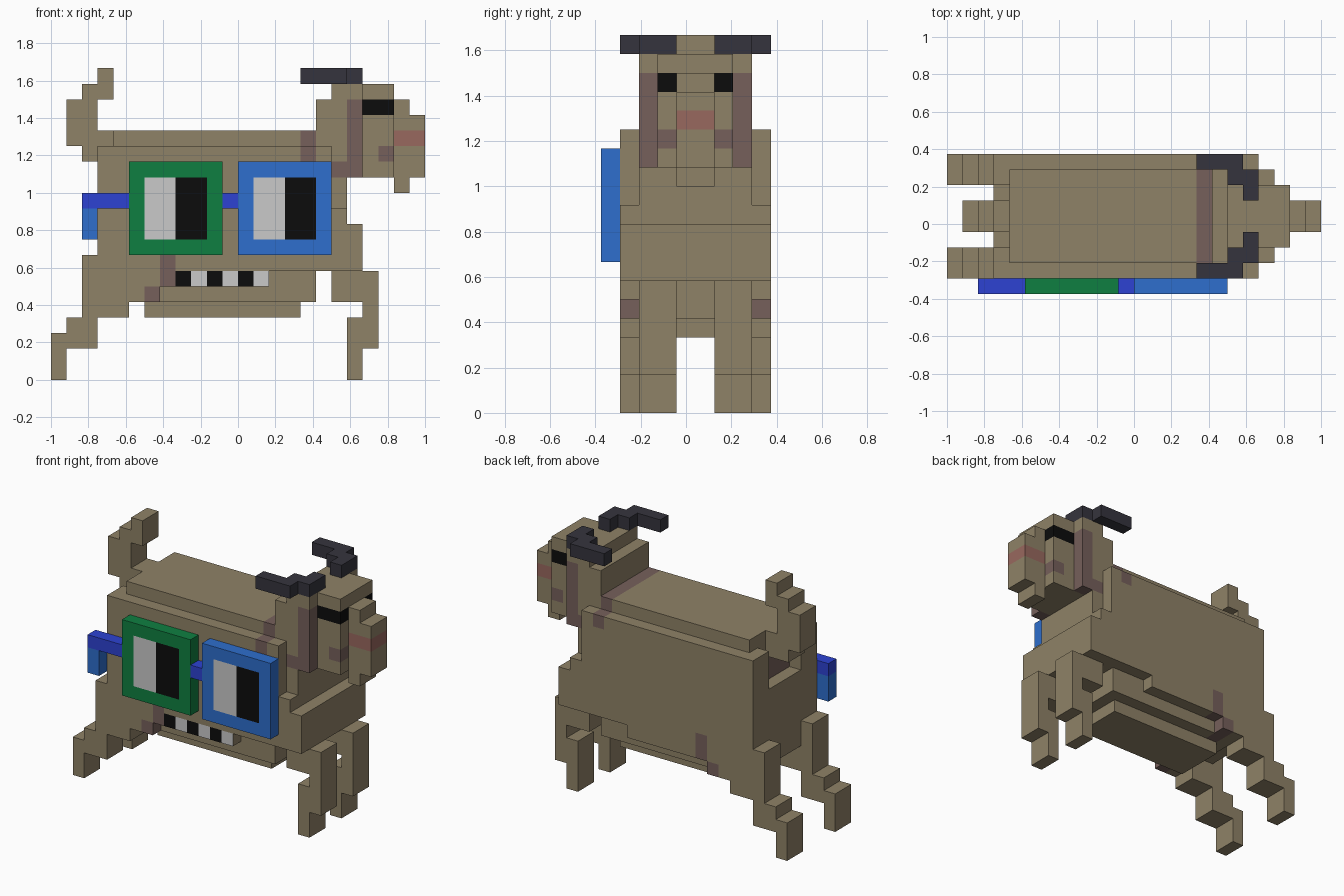
import bpy, bmesh, math
from mathutils import Vector

if "Cube" in bpy.data.objects:
    bpy.data.objects.remove(bpy.data.objects["Cube"])

U = 1 / 12                      # size of one cube
SHIFT = Vector((-1, -0.375, 0))

PALETTE = {
    "tan": (143, 130, 103), "mauve": (118, 96, 91), "rose": (152, 104, 94),
    "charcoal": (53, 52, 61), "black": (12, 12, 12), "pale_grey": (202, 202, 202),
    "green": (15, 127, 65), "blue": (46, 110, 205), "deep_blue": (45, 66, 210),
}
NAMES = list(PALETTE)


def linear(v):
    v /= 255
    return v / 12.92 if v <= 0.04045 else ((v + 0.055) / 1.055) ** 2.4


MATS = []
for name, rgb in PALETTE.items():
    m = bpy.data.materials.new(name)
    m.diffuse_color = (*[linear(c) for c in rgb], 1)
    m.use_nodes = True
    m.node_tree.nodes["Principled BSDF"].inputs["Base Color"].default_value = m.diffuse_color
    MATS.append(m)

cells = {}    # cube -> (part, colour)
painted = {}  # (cube, direction) -> colour


def span(xs, ys, zs, mirror):
    sides = [ys, (10 - ys[1], 10 - ys[0])] if mirror else [ys]
    for a, b in sides:
        for x in range(*xs):
            for y in range(a, b):
                for z in range(*zs):
                    yield x, y, z


def box(part, colour, xs, ys, zs, mirror=False):
    for c in span(xs, ys, zs, mirror):
        cells[c] = (part, colour)


def carve(xs, ys, zs):
    for c in span(xs, ys, zs, False):
        cells.pop(c, None)


def tint(colour, xs, ys, zs, mirror=False):
    for c in span(xs, ys, zs, mirror):
        if c in cells:
            cells[c] = (cells[c][0], colour)


def paint(colour, direction, xs, ys, zs):
    for c in span(xs, ys, zs, False):
        painted[(c, direction)] = colour


# Torso, stepped chest and belly
box("body", "tan", (3, 18), (1, 9), (7, 15))
box("body", "tan", (3, 14), (1, 9), (6, 7))
box("body", "tan", (4, 17), (2, 8), (15, 16))
box("body", "tan", (18, 19), (2, 8), (11, 14))
box("body", "tan", (18, 19), (1, 9), (7, 11))
box("body", "tan", (19, 20), (1, 9), (7, 10))
box("body", "tan", (5, 17), (2, 8), (5, 7))
box("body", "tan", (6, 16), (3, 7), (4, 5))
tint("mauve", (16, 17), (1, 9), (15, 16))
tint("mauve", (16, 17), (1, 2), (14, 15), True)
tint("mauve", (18, 19), (2, 8), (13, 14))

# Recess under the tail
carve((3, 4), (3, 7), (12, 15))
tint("mauve", (4, 5), (3, 7), (12, 14))

# Hind legs
box("hind_legs", "tan", (2, 7), (1, 3), (5, 8), True)
box("hind_legs", "tan", (2, 5), (1, 3), (4, 5), True)
box("hind_legs", "tan", (1, 3), (1, 3), (2, 4), True)
box("hind_legs", "tan", (0, 1), (1, 3), (0, 3), True)
tint("mauve", (6, 7), (1, 3), (5, 6), True)
tint("mauve", (7, 8), (1, 2), (6, 8), True)

# Front legs
box("front_legs", "tan", (18, 21), (2, 4), (5, 7), True)
box("front_legs", "tan", (20, 21), (2, 4), (2, 5), True)
box("front_legs", "tan", (19, 20), (2, 4), (0, 4), True)

# Tail
box("tail", "tan", (3, 4), (4, 6), (14, 16))
box("tail", "tan", (2, 3), (4, 6), (14, 19))
box("tail", "tan", (1, 2), (4, 6), (15, 18))
box("tail", "tan", (3, 4), (4, 6), (18, 20))

# Head, ears and muzzle
box("head", "tan", (17, 20), (2, 8), (14, 18))
box("head", "tan", (18, 20), (2, 8), (18, 19))
box("head", "tan", (19, 20), (2, 8), (13, 14))
box("head", "tan", (20, 22), (3, 7), (13, 19))
box("head", "tan", (22, 23), (4, 6), (12, 18))
box("head", "tan", (23, 24), (4, 6), (13, 17))
tint("mauve", (19, 20), (2, 3), (13, 18), True)
tint("mauve", (21, 22), (3, 4), (14, 15), True)
tint("rose", (22, 24), (4, 6), (15, 16))
tint("black", (20, 22), (3, 4), (17, 18), True)

# Horns
box("horns", "charcoal", (19, 20), (2, 4), (19, 20), True)
box("horns", "charcoal", (18, 20), (2, 3), (19, 20), True)
box("horns", "charcoal", (16, 19), (1, 2), (19, 20), True)

# Square glasses with a bridge and a bent temple
FRONT = (0, -1, 0)
for x0, colour in ((5, "green"), (12, "blue")):
    box("glasses", colour, (x0, x0 + 6), (0, 1), (8, 14))
    paint("pale_grey", FRONT, (x0 + 1, x0 + 3), (0, 1), (9, 13))
    paint("black", FRONT, (x0 + 3, x0 + 5), (0, 1), (9, 13))
box("glasses", "deep_blue", (11, 12), (0, 1), (11, 12))
box("glasses", "deep_blue", (2, 5), (0, 1), (11, 12))
box("glasses", "blue", (2, 3), (0, 1), (9, 11))

# Checkered strip on the flank
for i in range(6):
    paint("pale_grey" if i % 2 else "black", FRONT, (8 + i, 9 + i), (1, 2), (6, 7))

# Outer skin of each part, merged into large flat faces
DIRS = [(1, 0, 0), (-1, 0, 0), (0, 1, 0), (0, -1, 0), (0, 0, 1), (0, 0, -1)]
for part in dict.fromkeys(p for p, _ in cells.values()):
    bm = bmesh.new()
    verts = {}
    for c, (p, colour) in cells.items():
        if p != part:
            continue
        for d in DIRS:
            if tuple(a + b for a, b in zip(c, d)) in cells:
                continue
            n = Vector(d)
            u = Vector((d[1], d[2], d[0]))
            v = n.cross(u)
            mid = Vector(c) + Vector((0.5, 0.5, 0.5)) + n / 2
            ring = []
            for s, t in ((-1, -1), (1, -1), (1, 1), (-1, 1)):
                q = mid + u * s / 2 + v * t / 2
                k = tuple(round(w) for w in q)
                if k not in verts:
                    verts[k] = bm.verts.new(Vector(k) * U + SHIFT)
                ring.append(verts[k])
            f = bm.faces.new(ring)
            f.normal_update()
            if f.normal.dot(n) < 0:
                f.normal_flip()
            f.material_index = NAMES.index(painted.get((c, d), colour))
    bmesh.ops.dissolve_limit(bm, angle_limit=math.radians(1), verts=bm.verts[:],
                             edges=bm.edges[:], delimit={'MATERIAL'})
    mesh = bpy.data.meshes.new(part)
    bm.to_mesh(mesh)
    bm.free()
    for m in MATS:
        mesh.materials.append(m)
    bpy.context.collection.objects.link(bpy.data.objects.new(part, mesh))
